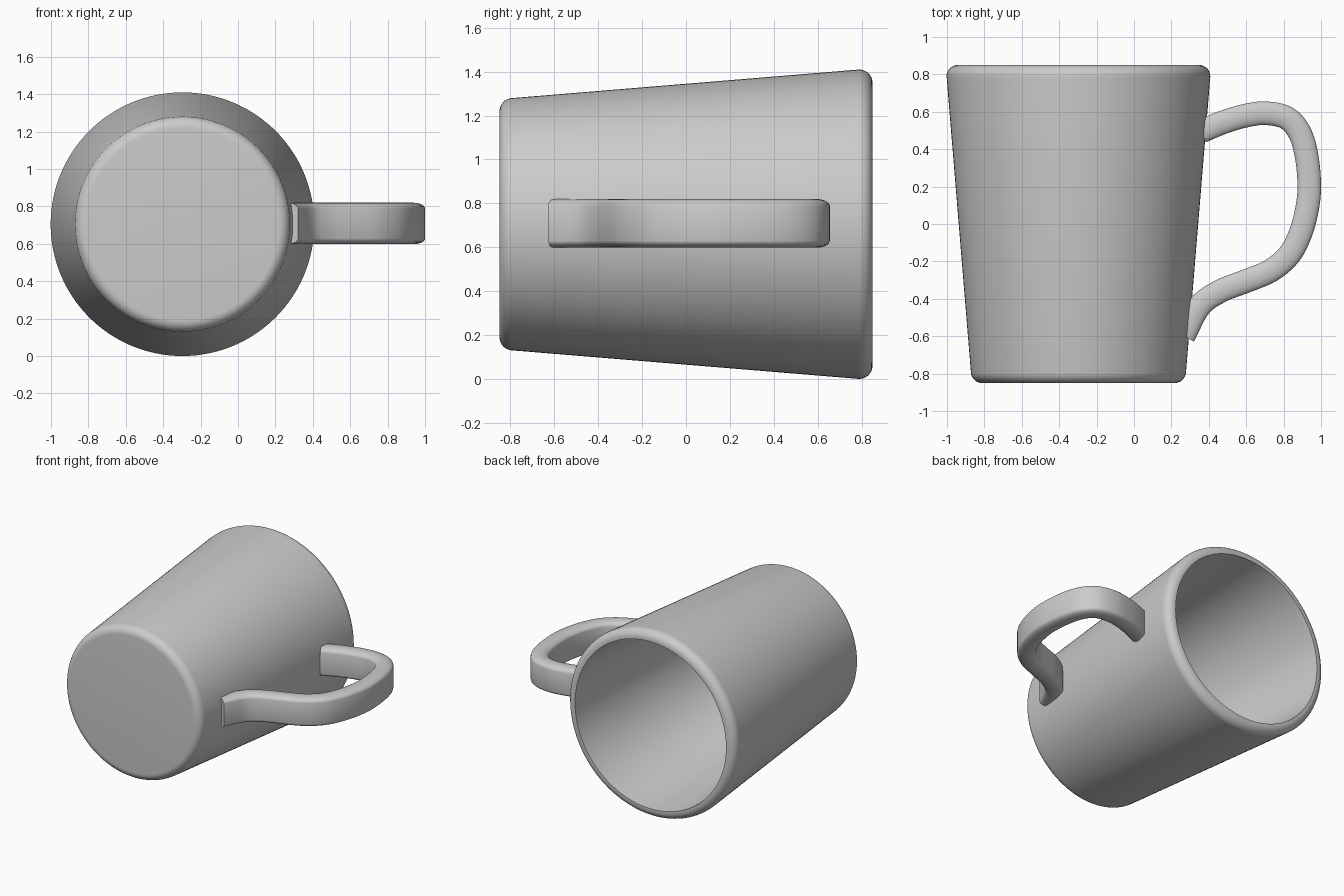
import bpy, bmesh, math
from mathutils import Vector, Matrix

cube = bpy.data.objects.get("Cube")
if cube:
    bpy.data.objects.remove(cube)

AXIS = Vector((-0.297, 0, 0.705))   # centre line of the cup, along y

grey = bpy.data.materials.new("glazed_grey")
grey.use_nodes = True
colour = (0.6, 0.6, 0.6, 1)
grey.diffuse_color = colour
grey.node_tree.nodes["Principled BSDF"].inputs["Base Color"].default_value = colour


def finish(name, bm, angle):
    bmesh.ops.remove_doubles(bm, verts=bm.verts, dist=1e-5)
    bmesh.ops.recalc_face_normals(bm, faces=bm.faces)
    mesh = bpy.data.meshes.new(name)
    bm.to_mesh(mesh)
    bm.free()
    mesh.materials.append(grey)
    obj = bpy.data.objects.new(name, mesh)
    bpy.context.collection.objects.link(obj)
    bpy.ops.object.select_all(action='DESELECT')
    obj.select_set(True)
    bpy.context.view_layer.objects.active = obj
    bpy.ops.object.shade_smooth_by_angle(angle=math.radians(angle))


def arc(r, y, size, start, end, steps=8):
    """Rounded corner of a (radius, y) profile."""
    angles = [math.radians(start + (end - start) * i / steps) for i in range(steps + 1)]
    return [(r + size * math.cos(a), y + size * math.sin(a)) for a in angles]


# Cup: outer wall, rounded rim, inner wall and floor, turned about the y axis
profile = [(0, -0.85)]
profile += arc(0.515, -0.79, 0.06, -90, -5)
profile += arc(0.645, 0.79, 0.06, -5, 90)
profile += [(0.635, 0.85)]
profile += arc(0.475, -0.745, 0.04, -5, -90, 4)
profile += [(0, -0.785)]

bm = bmesh.new()
verts = [bm.verts.new(AXIS + Vector((r, y, 0))) for r, y in profile]
edges = [bm.edges.new(pair) for pair in zip(verts, verts[1:])]
bmesh.ops.spin(bm, geom=verts + edges, cent=AXIS, axis=(0, 1, 0),
               angle=math.tau, steps=128, use_merge=False)
finish("cup", bm, 35)

# Handle: a strap with domed edges swept along a smooth path
path = [Vector((x, y, 0)) for x, y in (
    (0.265, -0.6), (0.35, -0.44), (0.46, -0.36), (0.6, -0.305), (0.73, -0.25),
    (0.83, -0.165), (0.89, -0.05), (0.925, 0.08), (0.937, 0.2), (0.925, 0.35),
    (0.89, 0.48), (0.82, 0.565), (0.71, 0.592), (0.6, 0.58), (0.48, 0.545),
    (0.36, 0.495))]


def smooth_path(points, steps=5):
    ext = [2 * points[0] - points[1]] + points + [2 * points[-1] - points[-2]]
    out = []
    for a, b, c, d in zip(ext, ext[1:], ext[2:], ext[3:]):
        for i in range(steps):
            t = i / steps
            out.append(0.5 * (2 * b + (c - a) * t + (2 * a - 5 * b + 4 * c - d) * t ** 2
                              + (3 * b - a - 3 * c + d) * t ** 3))
    return out + [points[-1]]


HALF_WIDTH, HALF_FLAT, DOME = 0.063, 0.08, 0.031
section = []
for side in (1, -1):
    for i in range(11):
        a = math.pi * i / 10
        section.append((side * HALF_WIDTH * math.cos(a),
                        side * (HALF_FLAT + DOME * math.sin(a))))

bm = bmesh.new()
centres = smooth_path(path)
rings = []
for i, c in enumerate(centres):
    along = (centres[min(i + 1, len(centres) - 1)] - centres[max(i - 1, 0)]).normalized()
    across = Vector((along.y, -along.x, 0))
    rings.append([bm.verts.new(c + across * u + Vector((0, 0, AXIS.z + 0.004 + v)))
                  for u, v in section])
n = len(section)
for a, b in zip(rings, rings[1:]):
    for j in range(n):
        k = (j + 1) % n
        bm.faces.new((a[j], a[k], b[k], b[j]))
for end in (rings[0], rings[-1]):
    bm.faces.new(end)
finish("handle", bm, 40)
